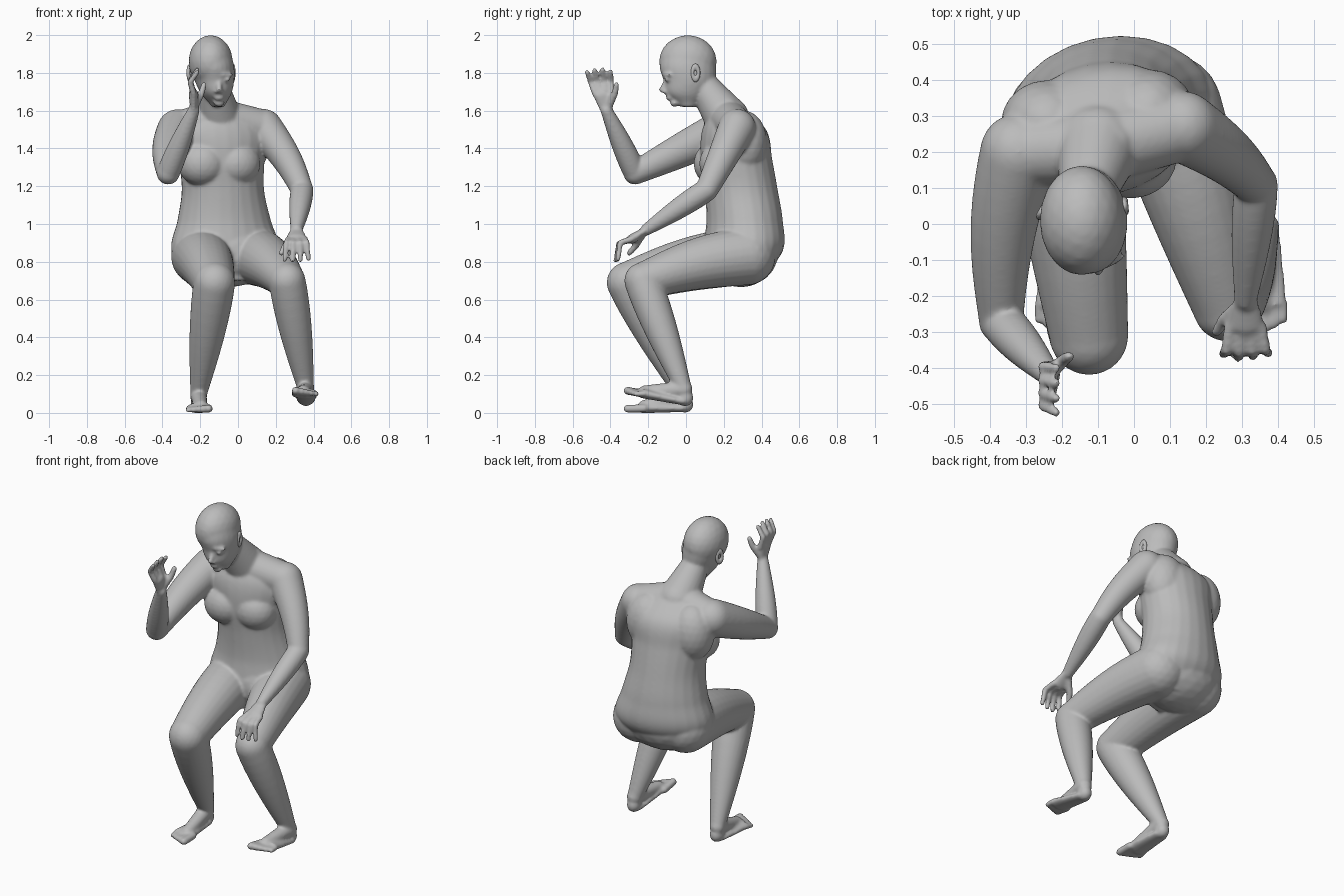
import bpy, bmesh, math
from mathutils import Vector, Matrix

old = bpy.data.objects.get("Cube")
if old:
    bpy.data.objects.remove(old)

skin = bpy.data.materials.new("clay_grey")
skin.use_nodes = True
grey = (.5, .5, .5, 1)
skin.diffuse_color = grey
skin.node_tree.nodes["Principled BSDF"].inputs["Base Color"].default_value = grey

right, back, up = Vector((1, 0, 0)), Vector((0, 1, 0)), Vector((0, 0, 1))
sides, steps = 24, 10
bm = bmesh.new()


def ball(centre, size):
    matrix = Matrix.Translation(centre) @ Matrix.Diagonal((*size, 1))
    bmesh.ops.create_icosphere(bm, subdivisions=3, radius=1, matrix=matrix)


def loft(sections, across, along):
    """Closed skin over elliptical sections: centre, radius across, radius the other way."""
    across = (across - across.dot(along) * along).normalized()
    other = along.cross(across)
    rings = []
    for centre, wide, deep in sections:
        angles = [math.tau * k / sides for k in range(sides)]
        rings.append([bm.verts.new(centre + across * wide * math.cos(angle)
                                   + other * deep * math.sin(angle)) for angle in angles])
    for lower, upper in zip(rings, rings[1:]):
        for k in range(sides):
            bm.faces.new((lower[k - 1], lower[k], upper[k], upper[k - 1]))
    bm.faces.new(rings[0])
    bm.faces.new(rings[-1])


def segment(start, end, start_radius, end_radius, bulge=0, sag=(0, 0, 0), flat=1, across=right):
    """Tapered, round-ended limb segment that swells and bends in its middle."""
    start, end, sag = Vector(start), Vector(end), Vector(sag)
    sections = []
    for i in range(steps + 1):
        t = i / steps
        radius = start_radius + (end_radius - start_radius) * t
        radius += bulge * math.sin(math.pi * t ** .8)
        sections.append((start.lerp(end, t) + sag * math.sin(math.pi * t), radius, radius * flat))
    loft(sections, across, (end - start).normalized())
    for centre, radius in ((start, start_radius), (end, end_radius)):
        ball(centre, [radius * flat] * 3)


def spline(values, t):
    """Smooth curve through evenly spaced values."""
    i = min(int(t), len(values) - 2)
    t -= i
    a, b, c, d = (values[min(max(i + k, 0), len(values) - 1)] for k in (-1, 0, 1, 2))
    return b + t / 2 * (c - a + t * (2 * a - 5 * b + 4 * c - d + t * (3 * (b - c) + d - a)))


def stack(bottom, top, shift, fronts, backs, widths, turn):
    """Level slices from bottom to top, given front, back and half width."""
    count = (len(fronts) - 1) * steps
    sections = []
    for k in range(count + 1):
        t = k / count
        front, rear, width = (spline(values, k / steps) for values in (fronts, backs, widths))
        centre = Vector((shift[0] + (shift[1] - shift[0]) * t, (front + rear) / 2,
                         bottom + (top - bottom) * t))
        sections.append((centre, width, (rear - front) / 2))
    loft(sections, Vector((math.cos(turn), math.sin(turn), 0)), up)


# Torso with chest, shoulder blades and rounded seat
stack(bottom=.7, top=1.66, shift=(-.06, -.1), turn=.2,
      fronts=(.14, .1, .11, .1, .08, .09, .16),
      backs=(.4, .51, .51, .485, .455, .42, .27),
      widths=(.2, .29, .25, .22, .23, .25, .08))
ball((-.06, .29, .85), (.28, .2, .185))
for centre in ((-.19, .155, 1.32), (-.01, .185, 1.32)):
    ball(centre, (.13, .115, .12))
for centre in ((-.24, .28, 1.42), (.04, .31, 1.43)):
    ball(centre, (.13, .12, .17))

# Joints of the arms and legs
right_shoulder, right_elbow, right_wrist = (-.32, .2, 1.5), (-.37, -.27, 1.27), (-.235, -.42, 1.6)
left_shoulder, left_elbow, left_wrist = (.135, .27, 1.51), (.34, .11, 1.18), (.31, -.21, .97)
right_hip, right_knee, right_ankle = (-.2, .29, .83), (-.125, -.31, .69), (-.21, -.01, .09)
left_hip, left_knee, left_ankle = (.09, .32, .83), (.26, -.23, .7), (.36, -.01, .12)

# Neck and shoulder slopes
nape, skull_base = Vector((-.1, .215, 1.56)), Vector((-.13, .08, 1.75))
segment(nape, skull_base, .12, .075)
for shoulder in (right_shoulder, left_shoulder):
    segment(nape, shoulder, .105, .095, across=back)

# Head: cranium, and a face that narrows to the chin
ball((-.145, .01, 1.86), (.117, .153, .14))
stack(bottom=1.62, top=1.9, shift=(-.105, -.145), turn=.1,
      fronts=(-.03, -.105, -.12, -.14, -.13), backs=(.05, .12, .155, .16, .15),
      widths=(.035, .08, .105, .115, .11))

# Face: nose, lips, chin, eyelids and brows
middle = Vector((-.1, -.1, 1.7))
segment(middle + up * .07, middle - back * .03 + up * .01, .01, .015)
for side in (-1, 1):
    ball(middle + right * side * .014 - back * .012, (.012, .016, .01))
    ball(middle + right * side * .042 + up * .065, (.02, .015, .012))
    brow = middle + up * .09
    segment(brow + right * side * .02 - back * .017, brow + right * side * .07 + back * .01,
            .01, .008, across=up)
for height in (.025, .037):
    ball(middle - up * height + back * .01, (.028, .016, .009))
ball(middle - up * .06 + back * .04, (.03, .025, .02))

# Arms
segment(right_shoulder, right_elbow, .108, .062, sag=(-.02, 0, 0), bulge=.005)
segment(left_shoulder, left_elbow, .1, .06, sag=(.02, 0, 0))
for elbow, wrist in ((right_elbow, right_wrist), (left_elbow, left_wrist)):
    segment(elbow, wrist, .06, .032, bulge=.009)

# Legs
for hip, knee, ankle, size in ((right_hip, right_knee, right_ankle, .11),
                               (left_hip, left_knee, left_ankle, .097)):
    segment(hip, knee, .155, size, sag=up * .02, bulge=.008)
    segment(knee, ankle, size, .043, bulge=.014)


# Hands: palm, four curled fingers and a thumb
def hand(wrist, forward, across, curl, grip):
    def spot(reach, sideways, bend):
        return (Vector(wrist) + forward.normalized() * reach + across * sideways
                + curl.normalized() * bend)

    def finger(joints, size):
        for start, end in zip(joints, joints[1:]):
            segment(start, end, size, size * .87, across=across)
            size *= .87

    segment(spot(0, 0, 0), spot(.09, 0, 0), .034, .056, flat=.48, across=across)
    for i in range(4):
        spread = (i - 1.5) * .028
        length = 1.05 - abs(i - 1.3) * .08
        finger([spot(.09, spread, 0), spot(.09 + .07 * length, spread * 1.3, -.018),
                spot(.09 + .13 * length, spread * 1.5, grip)], .018)
    finger([spot(.03, -.02, .01), spot(.09, -.06, .04), spot(.14, -.08, .055)], .021)


hand(right_wrist, up - back * .2, -back, right, .02)
hand(left_wrist, -back - up * .65, right, back * .6 - up, .05)


# Feet: heel, instep, sole and toes; inner points towards the big toe
def foot(ankle, inner, lift, slope):
    def spot(sideways, reach, height):
        return Vector((ankle[0] + inner * sideways, ankle[1] - reach, height + lift + slope * reach))

    ball(spot(0, -.005, .045), (.04, .045, .045))
    segment(spot(0, 0, .09), spot(.015, .21, .035), .045, .034)
    segment(spot(0, 0, .024), spot(0, .22, .026), .045, .066, flat=.42)
    for i in range(5):
        sideways, size = .054 - .027 * i, .022 - .002 * i
        segment(spot(sideways, .21, .024), spot(sideways, .3 - .011 * i, size), size, size)


foot(right_ankle, 1, 0, 0)
foot(left_ankle, -1, .035, .2)

# Fuse everything into one continuous skin
mesh = bpy.data.meshes.new("body")
bmesh.ops.recalc_face_normals(bm, faces=bm.faces)
bm.to_mesh(mesh)
bm.free()
mesh.materials.append(skin)
body = bpy.data.objects.new("body", mesh)
bpy.context.collection.objects.link(body)
bpy.context.view_layer.objects.active = body
body.select_set(True)
fuse = body.modifiers.new("fuse", 'REMESH')
fuse.mode, fuse.voxel_size, fuse.use_smooth_shade = 'VOXEL', .008, True
relax = body.modifiers.new("relax", 'SMOOTH')
relax.factor, relax.iterations = .5, 10
for modifier in ("fuse", "relax"):
    bpy.ops.object.modifier_apply(modifier=modifier)

# Ears: upright rims on both sides of the head
for name, x, y, side in (("left_ear", -.026, .05, 1), ("right_ear", -.255, .035, -1)):
    bpy.ops.mesh.primitive_torus_add(major_segments=sides, minor_segments=8,
                                     major_radius=.022, minor_radius=.013, location=(x, y, 1.8),
                                     rotation=(.2, math.pi / 2, side * .3))
    ear = bpy.context.object
    ear.name = name
    ear.scale = (1.4, .75, .8)
    ear.data.materials.append(skin)
    bpy.ops.object.shade_smooth()
